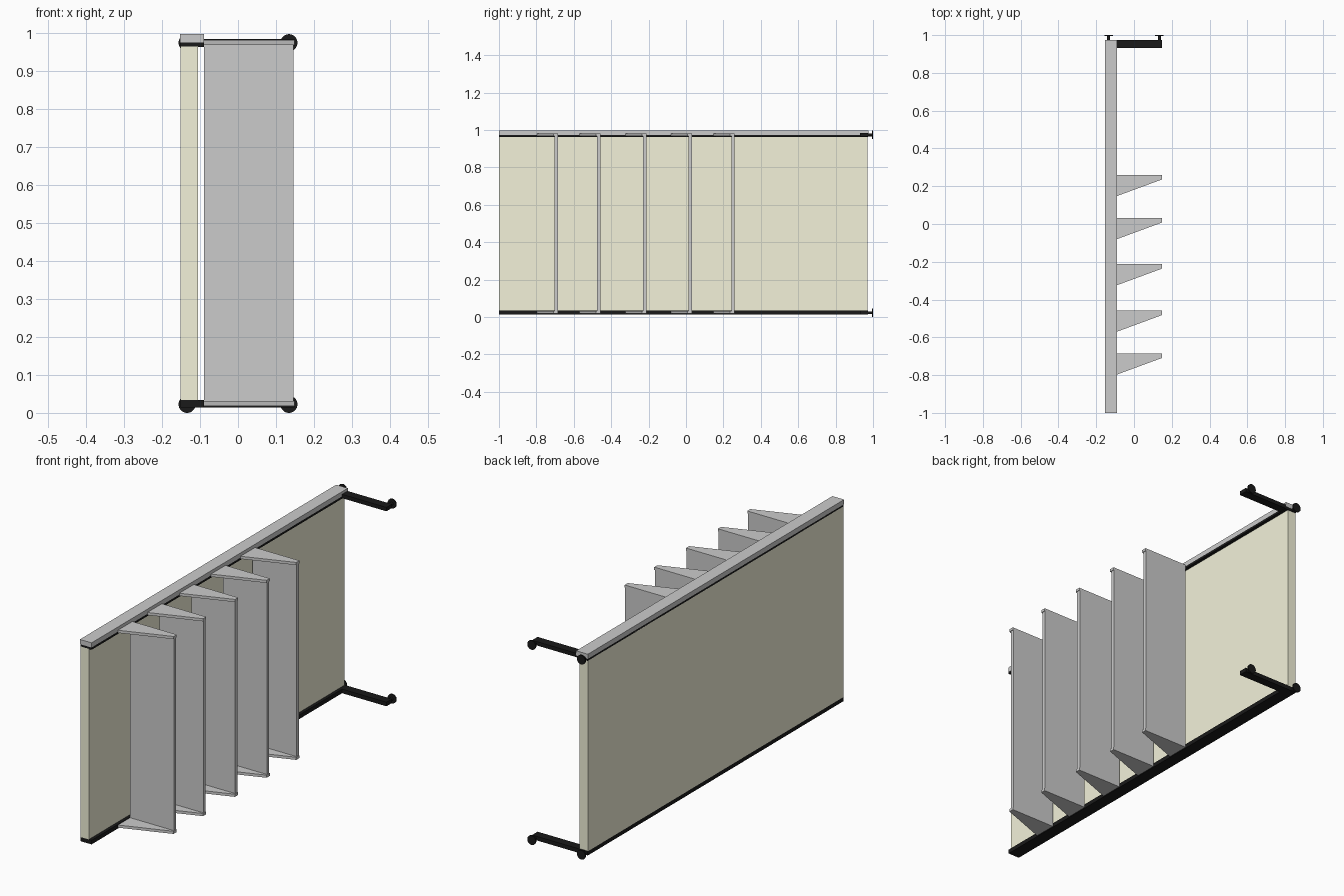
import bpy, bmesh, math
from mathutils import Matrix

if "Cube" in bpy.data.objects:
    bpy.data.objects.remove(bpy.data.objects["Cube"])


def material(name, rgb):
    m = bpy.data.materials.new(name)
    m.diffuse_color = (*rgb, 1)
    m.use_nodes = True
    m.node_tree.nodes["Principled BSDF"].inputs["Base Color"].default_value = m.diffuse_color
    return m


BLACK = material("black", (0.01, 0.01, 0.01))
CREAM = material("cream", (0.90, 0.89, 0.70))


def finish(name, bm, mat=None):
    bmesh.ops.recalc_face_normals(bm, faces=bm.faces)
    me = bpy.data.meshes.new(name)
    bm.to_mesh(me)
    bm.free()
    ob = bpy.data.objects.new(name, me)
    bpy.context.collection.objects.link(ob)
    if mat:
        me.materials.append(mat)
    return ob


def prism(name, outline, z0, z1, mat=None):
    """Extrude an xy outline from z0 up to z1."""
    bm = bmesh.new()
    face = bm.faces.new([bm.verts.new((x, y, z0)) for x, y in outline])
    new = bmesh.ops.extrude_face_region(bm, geom=[face])["geom"]
    bmesh.ops.translate(bm, vec=(0, 0, z1 - z0),
                        verts=[v for v in new if isinstance(v, bmesh.types.BMVert)])
    return finish(name, bm, mat)


def box(name, x0, x1, y0, y1, z0, z1, mat=None):
    return prism(name, [(x0, y0), (x1, y0), (x1, y1), (x0, y1)], z0, z1, mat)


def disc(name, x, z, r, y0, y1, mat):
    """Cylinder lying along y."""
    bm = bmesh.new()
    bmesh.ops.create_cone(bm, cap_ends=True, segments=32, radius1=r, radius2=r, depth=y1 - y0,
                          matrix=Matrix.Translation((x, (y0 + y1) / 2, z))
                          @ Matrix.Rotation(math.pi / 2, 4, 'X'))
    ob = finish(name, bm, mat)
    for p in ob.data.polygons:
        p.use_smooth = len(p.vertices) == 4
    ob.data.set_sharp_from_angle(angle=math.radians(40))


# Large back panel with its rails
box("panel", -0.151, -0.105, -1, 0.97, 0.034, 0.964, CREAM)
box("bottom_rail", -0.151, -0.09, -1, 0.973, 0.014, 0.034, BLACK)
box("top_rail", -0.151, -0.09, -1, 0.973, 0.963, 0.974, BLACK)
box("top_cap", -0.153, -0.09, -1, 0.975, 0.974, 0.997)

# End arms with round feet against the wall
for label, z0, z1, zc in (("lower", 0.014, 0.034, 0.0225), ("upper", 0.965, 0.984, 0.974)):
    left = -0.09 if label == "lower" else -0.15
    top = z1 if label == "lower" else 0.973
    box(label + "_arm", -0.09, 0.149, 0.931, 0.973, z0, z1, BLACK)
    for side, x in (("left", -0.134), ("right", 0.134)):
        disc(f"{label}_{side}_stem", x, zc, 0.008, 0.965, 0.997, BLACK)
        disc(f"{label}_{side}_foot", x, zc, 0.0225, 0.994, 1.0, BLACK)

# Five upright fins, each held by tapered brackets top and bottom
for i, y in enumerate((-0.685, -0.458, -0.212, 0.032, 0.26)):
    box(f"fin_{i}", -0.09, 0.146, y - 0.018, y, 0.031, 0.968)
    taper = [(-0.09, y), (-0.09, y - 0.112), (0.149, y - 0.024), (0.149, y)]
    prism(f"lower_bracket_{i}", taper, 0.018, 0.031)
    prism(f"upper_bracket_{i}", taper, 0.968, 0.981)
